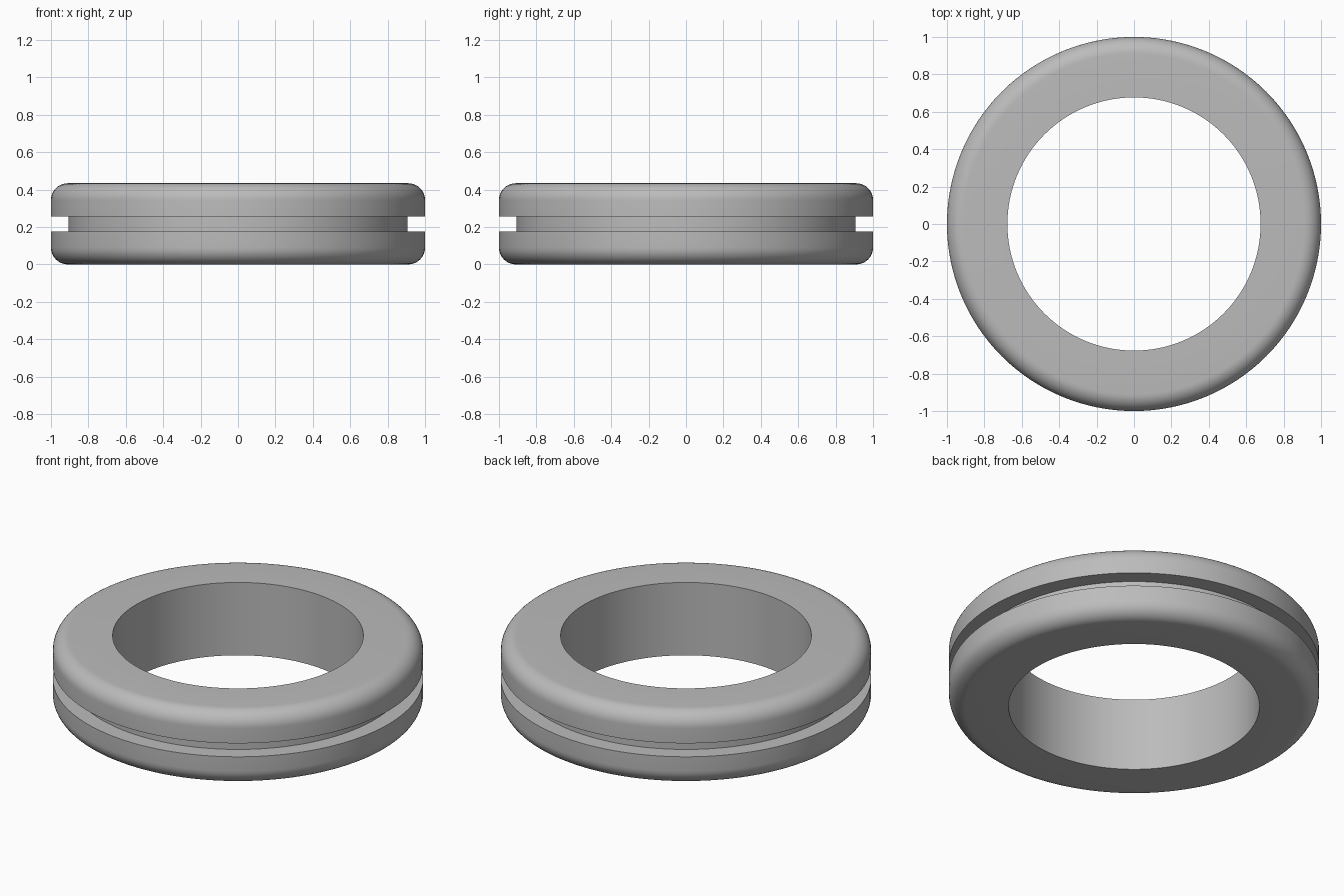
import bpy, bmesh, math

cube = bpy.data.objects.get("Cube")
if cube:
    bpy.data.objects.remove(cube, do_unlink=True)

SEGMENTS, FILLET_STEPS = 128, 10
HEIGHT, OUTER, BORE = 0.434, 1.0, 0.677
GROOVE_RADIUS, GROOVE_HALF, FILLET = 0.906, 0.04, 0.09

# Flat grey material
grey = bpy.data.materials.new("grey")
grey.use_nodes = True
colour = (0.5, 0.5, 0.5, 1)
grey.diffuse_color = colour
grey.node_tree.nodes["Principled BSDF"].inputs["Base Color"].default_value = colour

# Upper half of the section, from the groove floor to the bore
mid = HEIGHT / 2
upper = [(GROOVE_RADIUS, GROOVE_HALF), (OUTER, GROOVE_HALF)]
for i in range(FILLET_STEPS + 1):
    a = math.pi / 2 * i / FILLET_STEPS
    upper.append((OUTER - FILLET + FILLET * math.cos(a),
                  mid - FILLET + FILLET * math.sin(a)))
upper.append((BORE, mid))

# Mirror the section to get the lower half
section = upper + [(r, -z) for r, z in reversed(upper)]

# Revolve the closed section into a ring
bm = bmesh.new()
rings = []
for s in range(SEGMENTS):
    t = 2 * math.pi * s / SEGMENTS
    rings.append([bm.verts.new((r * math.cos(t), r * math.sin(t), z + mid))
                  for r, z in section])
for s, ring in enumerate(rings):
    after = rings[(s + 1) % SEGMENTS]
    for j in range(len(section)):
        k = (j + 1) % len(section)
        bm.faces.new((ring[j], after[j], after[k], ring[k]))
bmesh.ops.recalc_face_normals(bm, faces=bm.faces)

mesh = bpy.data.meshes.new("grommet_ring")
bm.to_mesh(mesh)
bm.free()
mesh.materials.append(grey)
ring_obj = bpy.data.objects.new("grommet_ring", mesh)
bpy.context.collection.objects.link(ring_obj)

# Smooth curves, crisp groove and bore edges
bpy.ops.object.select_all(action="DESELECT")
ring_obj.select_set(True)
bpy.context.view_layer.objects.active = ring_obj
bpy.ops.object.shade_smooth_by_angle(angle=math.radians(30))
